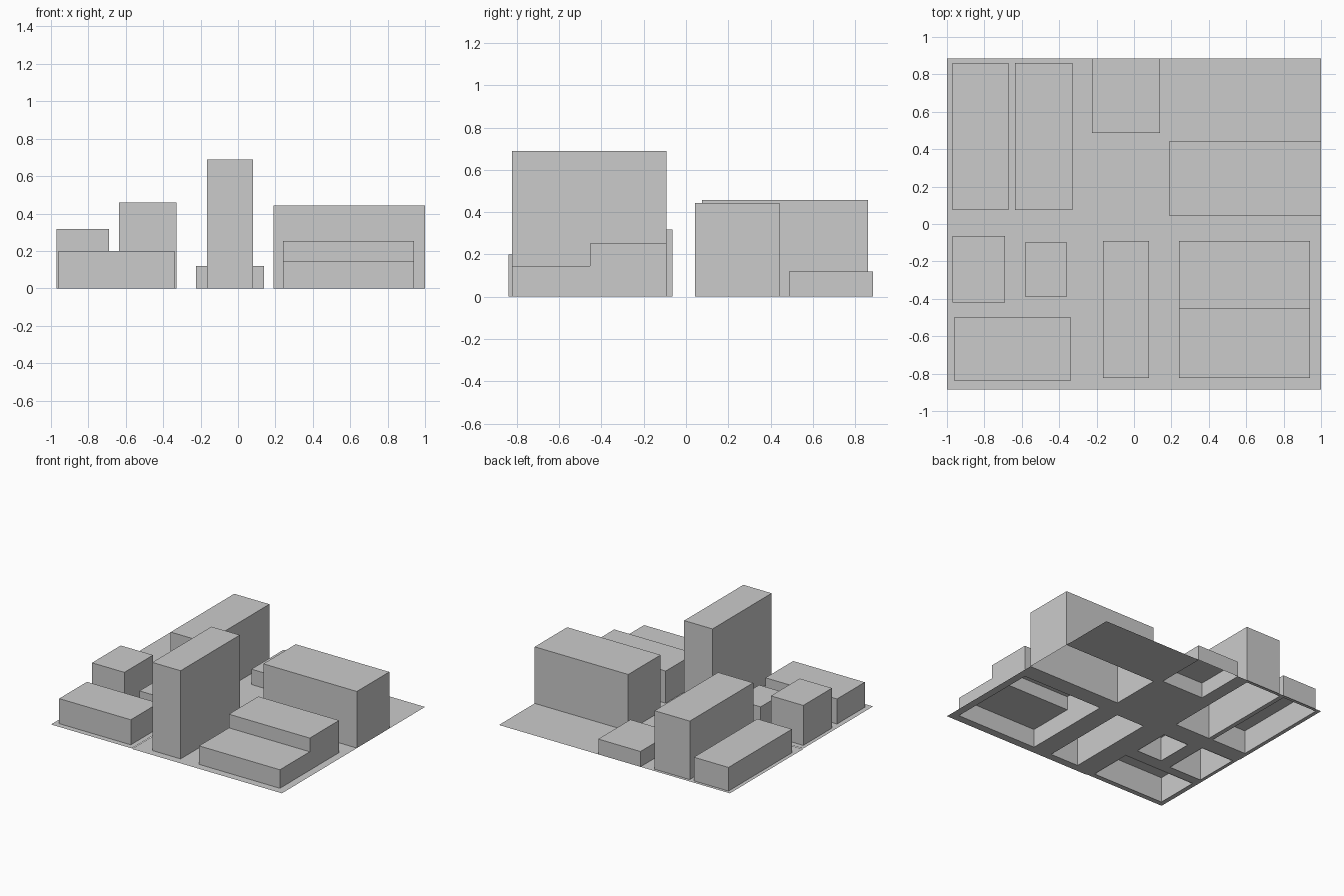
import bpy, bmesh

if "Cube" in bpy.data.objects:
    bpy.data.objects.remove(bpy.data.objects["Cube"])

HX, HY = 1.0, 0.885          # half size of the site
KERB = 0.004                 # tiny lift of the front left pavement


def finish(name, bm):
    bmesh.ops.remove_doubles(bm, verts=bm.verts, dist=1e-5)
    mesh = bpy.data.meshes.new(name)
    bm.to_mesh(mesh)
    bm.free()
    obj = bpy.data.objects.new(name, mesh)
    bpy.context.collection.objects.link(obj)
    return obj


def building(name, x0, x1, profile):
    """Extrude a (y, z) roof profile along x, leaving the underside open."""
    bm = bmesh.new()
    ends = [[bm.verts.new((x, y, z)) for y, z in profile] for x in (x0, x1)]
    left, right = ends
    bm.faces.new(left)
    bm.faces.new(right[::-1])
    for i in range(len(profile) - 1):
        bm.faces.new((left[i + 1], left[i], right[i], right[i + 1]))
    bmesh.ops.recalc_face_normals(bm, faces=bm.faces)
    if min(f.normal.z for f in bm.faces) < -0.5 or max(f.normal.z for f in bm.faces) < 0.5:
        bmesh.ops.reverse_faces(bm, faces=bm.faces)
    return finish(name, bm)


def ground(name, area, holes, z):
    """Flat sheet with rectangular openings under the buildings."""
    ax0, ax1, ay0, ay1 = area
    inside = [h for h in holes if h[0] < ax1 and h[1] > ax0 and h[2] < ay1 and h[3] > ay0]
    xs = sorted({ax0, ax1, *(x for h in inside for x in h[:2] if ax0 < x < ax1)})
    ys = sorted({ay0, ay1, *(y for h in inside for y in h[2:] if ay0 < y < ay1)})
    bm = bmesh.new()
    for x0, x1 in zip(xs, xs[1:]):
        for y0, y1 in zip(ys, ys[1:]):
            cx, cy = (x0 + x1) / 2, (y0 + y1) / 2
            if any(a < cx < b and c < cy < d for a, b, c, d in inside):
                continue
            bm.faces.new([bm.verts.new((x, y, z)) for x, y in
                          ((x0, y0), (x1, y0), (x1, y1), (x0, y1))])
    return finish(name, bm)


# Plain blocks: x0, x1, y0, y1, height
blocks = {
    "low_long_block": (-0.97, -0.67, 0.075, 0.86, 0.185),
    "tall_long_block": (-0.635, -0.33, 0.075, 0.86, 0.458),
    "rear_low_block": (-0.225, 0.14, 0.487, HY, 0.12),
    "wide_hall": (0.19, HX, 0.042, 0.443, 0.443),
    "left_mid_block": (-0.97, -0.69, -0.42, -0.065, 0.317),
    "small_block": (-0.58, -0.36, -0.39, -0.095, 0.19),
    "front_left_block": (-0.96, -0.34, -0.84, -0.497, 0.2),
    "tower_slab": (-0.165, 0.08, -0.824, -0.092, 0.69),
}
for name, (x0, x1, y0, y1, h) in blocks.items():
    building(name, x0, x1, [(y0, 0), (y0, h), (y1, h), (y1, 0)])

# Stepped block
building("stepped_block", 0.24, 0.94,
         [(-0.824, 0), (-0.824, 0.145), (-0.455, 0.145),
          (-0.455, 0.252), (-0.092, 0.252), (-0.092, 0)])

# Ground with openings, and the slightly raised front left pavement
holes = [b[:4] for b in blocks.values()] + [(0.24, 0.94, -0.824, -0.092)]
pavement = (-HX, -0.3, -HY, -0.02)
ground("ground", (-HX, HX, -HY, HY), holes + [pavement], 0)
ground("pavement", pavement, holes, KERB)
